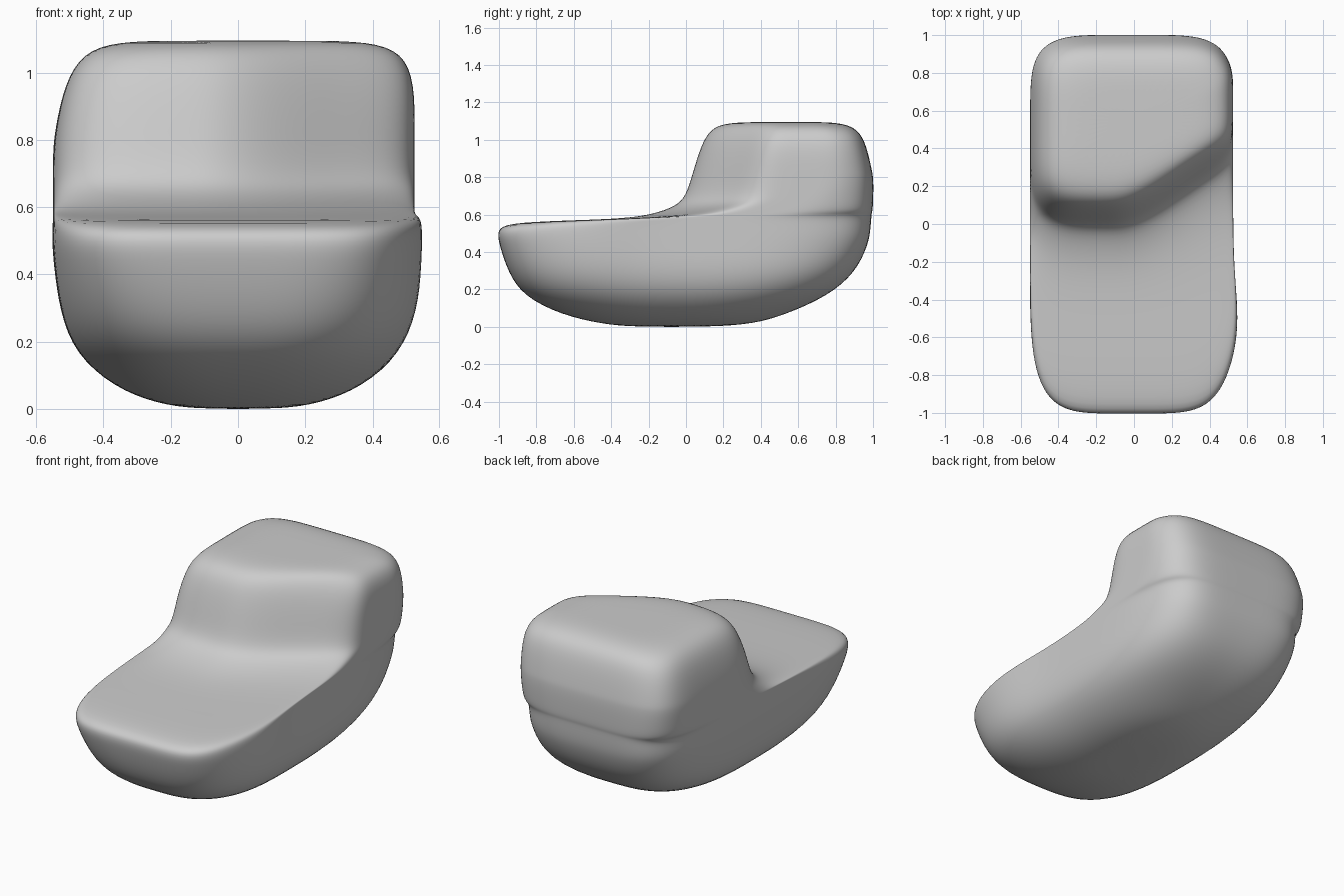
import bpy, bmesh, math

if "Cube" in bpy.data.objects:
    bpy.data.objects.remove(bpy.data.objects["Cube"])

N = 48  # points per outline

# stacked outlines, bottom to top: front y, height, back y, half width
HULL = [(-0.28, 0.00, 0.12, 0.12), (-0.45, 0.015, 0.36, 0.24),
        (-0.67, 0.065, 0.53, 0.37), (-0.87, 0.165, 0.76, 0.485),
        (-0.95, 0.29, 0.905, 0.53), (-0.995, 0.43, 0.97, 0.548)]
BLOCK = [(0.0, 0.70, 1.0, 0.55), (0.035, 0.82, 0.995, 0.545),
         (0.08, 0.97, 0.965, 0.515), (0.13, 1.06, 0.92, 0.46),
         (0.22, 1.093, 0.82, 0.36), (0.40, 1.095, 0.68, 0.18)]


def ease(t):
    t = min(1, max(0, t))
    return t * t * (3 - 2 * t)


def seat():
    """Seat outlines: the front edge sweeps back while it rises gently."""
    steps = 7
    rings = [(-1.01, 0.50, 0.985, 0.553)]
    for i in range(steps):
        t = i / (steps - 1)
        rings.append((-0.985 + 0.93 * t ** 0.8, 0.55 + 0.034 * t ** 0.5 + 0.06 * t ** 6,
                      0.99 + 0.012 * t, 0.55))
    return rings


def outline(bm, yf, zf, yb, w):
    """Rounded rectangle whose back may sit higher than its front."""
    n = 2.3 + 2.9 * min(1, zf / 0.5)          # squareness
    if zf > 1.07:
        n = 4.2
    zb = zf + 0.11 * math.exp(-((zf - 0.67) / 0.1) ** 2)
    slant = 0.28 * ease((yf + 0.5) / 0.5) * min(1, w / 0.45)
    left = -w
    right = min(w + 0.03 * ease((zf - 0.9) / 0.1), 0.525)
    verts = []
    for i in range(N):
        a = 2 * math.pi * i / N
        c, s = math.cos(a), math.sin(a)
        r = (abs(c) ** n + abs(s) ** n) ** (-1 / n)
        x = (left + right) / 2 + r * c * (right - left) / 2
        t = (r * s + 1) / 2
        # the step swings backwards on the right-hand side
        y = yf + (yb - yf) * t + slant * ease((x + 0.12) / 0.65) * max(0, 1 - t / 0.85)
        # slight bulge of the right front flank
        x += 0.03 * ease(x / 0.5) * math.exp(-((y + 0.55) / 0.25) ** 2) * ease(zf / 0.45)
        verts.append(bm.verts.new((x, y, zf + (zb - zf) * t)))
    return verts


# lofted body
bm = bmesh.new()
loops = [outline(bm, *r) for r in HULL + seat() + BLOCK]
for lo, hi in zip(loops, loops[1:]):
    for i in range(N):
        j = (i + 1) % N
        bm.faces.new((lo[i], lo[j], hi[j], hi[i]))
bm.faces.new(loops[0][::-1])
bm.faces.new(loops[-1])
bmesh.ops.recalc_face_normals(bm, faces=bm.faces)
for f in bm.faces:
    f.smooth = True
mesh = bpy.data.meshes.new("stepped_body")
bm.to_mesh(mesh)
bm.free()
body = bpy.data.objects.new("stepped_body", mesh)
bpy.context.collection.objects.link(body)
sub = body.modifiers.new("soften", 'SUBSURF')
sub.levels = sub.render_levels = 2
